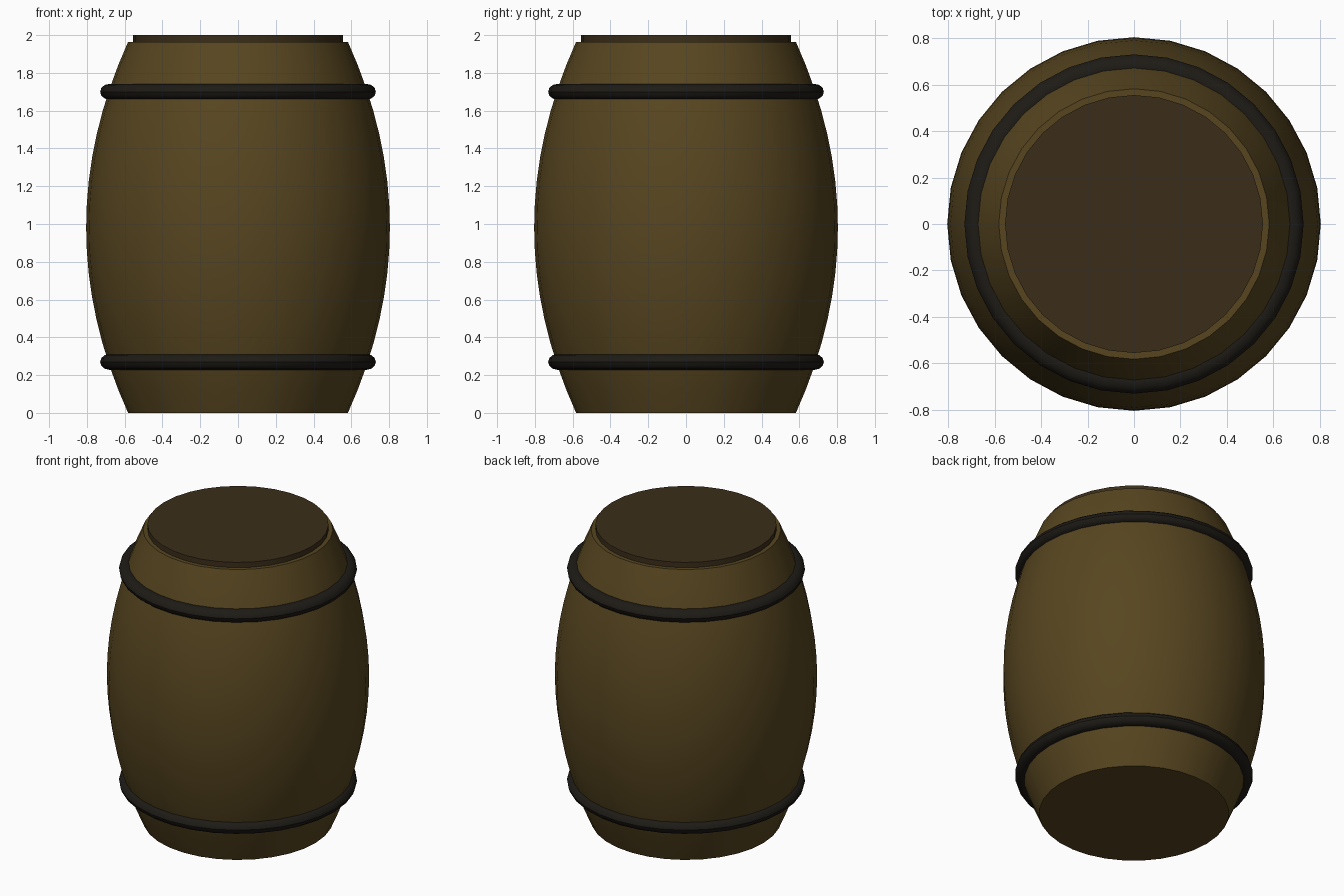
import bpy, math

if "Cube" in bpy.data.objects:
    bpy.data.objects.remove(bpy.data.objects["Cube"])

SIDES = 32


def material(name, rgb):
    m = bpy.data.materials.new(name)
    m.diffuse_color = (*rgb, 1)
    m.use_nodes = True
    m.node_tree.nodes["Principled BSDF"].inputs["Base Color"].default_value = m.diffuse_color
    return m


def finish(obj, name, mat):
    obj.name = name
    obj.data.materials.append(mat)
    bpy.ops.object.shade_smooth_by_angle(angle=math.radians(35))


def lathe(name, profile, mat):
    """Revolve (radius, z) points around z and cap both ends."""
    verts = [(r * math.cos(2 * math.pi * i / SIDES),
              r * math.sin(2 * math.pi * i / SIDES), z)
             for r, z in profile for i in range(SIDES)]
    faces = [(k * SIDES + i, k * SIDES + (i + 1) % SIDES,
              (k + 1) * SIDES + (i + 1) % SIDES, (k + 1) * SIDES + i)
             for k in range(len(profile) - 1) for i in range(SIDES)]
    top = (len(profile) - 1) * SIDES
    faces += [tuple(reversed(range(SIDES))), tuple(range(top, top + SIDES))]
    mesh = bpy.data.meshes.new(name)
    mesh.from_pydata(verts, [], faces)
    obj = bpy.data.objects.new(name, mesh)
    bpy.context.collection.objects.link(obj)
    bpy.ops.object.select_all(action='DESELECT')
    obj.select_set(True)
    bpy.context.view_layer.objects.active = obj
    finish(obj, name, mat)


wood = material("wood", (0.095, 0.06, 0.014))
dark_wood = material("dark_wood", (0.043, 0.027, 0.01))
iron = material("iron", (0.013, 0.011, 0.008))

# Bulging body
H, N = 1.964, 16
body = [(0.582 + 0.222 * (1 - (2 * k / N - 1) ** 2), H * k / N)
        for k in range(N + 1)]
lathe("barrel_body", body, wood)

# Raised lid
lathe("lid", [(0.555, 1.92), (0.555, 2.0)], dark_wood)

# Hoops
for name, z in (("lower_hoop", 0.27), ("upper_hoop", 1.70)):
    bpy.ops.mesh.primitive_torus_add(location=(0, 0, z), major_radius=0.68,
                                     minor_radius=0.05, major_segments=SIDES,
                                     minor_segments=12)
    hoop = bpy.context.object
    hoop.scale.z = 0.84
    bpy.ops.object.transform_apply(location=False, rotation=False, scale=True)
    finish(hoop, name, iron)
